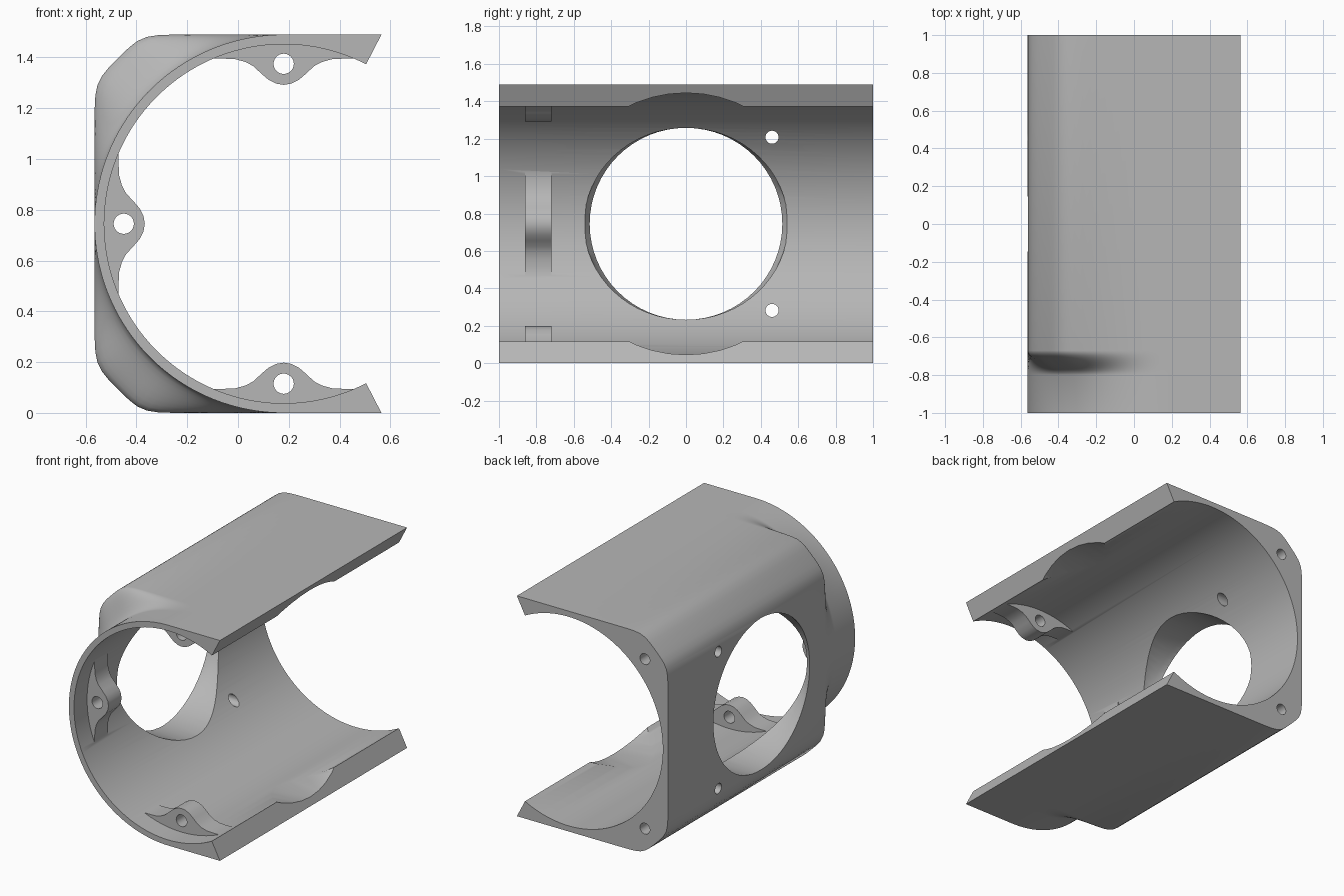
import bpy, bmesh
from math import sin, cos, tau, radians, atan2, sqrt, pi

if "Cube" in bpy.data.objects:
    bpy.data.objects.remove(bpy.data.objects["Cube"], do_unlink=True)

CX, CZ = 0.18, 0.745      # bore axis, running along y
R_OUT, R_IN = 0.745, 0.707

grey = bpy.data.materials.new("plain grey")
grey.use_nodes = True
grey.diffuse_color = (0.47, 0.47, 0.47, 1)
grey.node_tree.nodes["Principled BSDF"].inputs["Base Color"].default_value = (0.47, 0.47, 0.47, 1)


def loft(name, rings, closed=False):
    """Skin equal-length point rings; cap the ends or join last to first."""
    bm = bmesh.new()
    vs = [[bm.verts.new(p) for p in ring] for ring in rings]
    n = len(vs[0])
    pairs = list(zip(vs, vs[1:])) + ([(vs[-1], vs[0])] if closed else [])
    for a, b in pairs:
        for i in range(n):
            j = (i + 1) % n
            bm.faces.new((a[i], a[j], b[j], b[i]))
    if not closed:
        bm.faces.new(vs[0])
        bm.faces.new(vs[-1])
    bmesh.ops.recalc_face_normals(bm, faces=bm.faces)
    me = bpy.data.meshes.new(name)
    bm.to_mesh(me)
    bm.free()
    me.materials.append(grey)
    ob = bpy.data.objects.new(name, me)
    bpy.context.collection.objects.link(ob)
    return ob


def rod_y(x, z, r, y0, y1, n=24):
    return loft("drill", [[(x + r * cos(tau * i / n), y, z + r * sin(tau * i / n))
                           for i in range(n)] for y in (y0, y1)])


def rod_x(y, z, stations, n=24):
    """Round or elliptical rod along x; stations are (x, y radius, z radius)."""
    return loft("drill", [[(x, y + ry * cos(tau * i / n), z + rz * sin(tau * i / n))
                           for i in range(n)] for x, ry, rz in stations])


def combine(target, other, operation):
    mod = target.modifiers.new("combine", "BOOLEAN")
    mod.operation, mod.object, mod.solver = operation, other, "EXACT"
    bpy.context.view_layer.objects.active = target
    bpy.ops.object.modifier_apply(modifier=mod.name)
    bpy.data.objects.remove(other, do_unlink=True)


# Housing: half-open bore in a square block with chamfered corners
def block_radius(a):
    """Distance from the bore axis to the softened square outline."""
    if cos(a) > 0:
        return R_OUT / abs(sin(a))
    near = [abs(sin(a)) / R_OUT, -cos(a) / R_OUT, (abs(sin(a)) - cos(a)) / sqrt(2) / 0.923]
    return sum(k ** 40 for k in near) ** (-1 / 40)


def outer_radius(a, y):
    t = min(max((y + 0.80) / 0.13, 0), 1)
    t = t * t * (3 - 2 * t)
    flat = block_radius(a)
    return flat if cos(a) > 0 else R_OUT + (flat - R_OUT) * t


lip = atan2(0.745, 0.385)
steps = 96
angles = [lip + (tau - 2 * lip) * i / steps for i in range(steps + 1)]
outer_ys = [-1] + [-0.80 + 0.13 * i / 10 for i in range(11)] + [1]
sections = []
for a in angles:
    section = [(outer_radius(a, y), y) for y in outer_ys] + [(R_IN, 1), (R_IN, -1)]
    sections.append([(CX + r * cos(a), y, CZ + r * sin(a)) for r, y in section])
housing = loft("housing", sections)

# Three screw tabs inside the front of the bore
half = [(0.03, 0.552), (0.06, 0.567), (0.09, 0.593), (0.12, 0.621), (0.15, 0.637),
        (0.19, 0.648), (0.23, 0.65), (0.295, 0.65), (0.2, 0.69)]
tab = [(0, 0.547)] + half + [(0, 0.725)] + [(-u, v) for u, v in reversed(half)]
for a in (pi / 2, pi, -pi / 2):
    c, s = cos(a), sin(a)
    ring = [(CX + v * c - u * s, CZ + v * s + u * c) for u, v in tab]
    combine(housing, loft("tab", [[(x, y, z) for x, z in ring] for y in (-0.86, -0.72)]), "UNION")
    combine(housing, rod_y(CX + 0.63 * c, CZ + 0.63 * s, 0.04, -0.95, -0.6), "DIFFERENCE")

# Large round window in the side wall, slightly wider on the inside
combine(housing, rod_x(0, CZ, [(-0.65, 0.515, 0.513), (-0.565, 0.515, 0.513),
                               (-0.52, 0.545, 0.513), (-0.2, 0.545, 0.513)], 64), "DIFFERENCE")

# Curved relief across both lips
combine(housing, rod_x(0, CZ, [(0.2, 0.7, 0.7), (0.8, 0.7, 0.7)], 48), "DIFFERENCE")

# Small side holes and blind holes in the rear corners
for side in (-1, 1):
    combine(housing, rod_x(0.46, CZ + side * 0.463,
                           [(-0.7, 0.035, 0.035), (-0.2, 0.035, 0.035)]), "DIFFERENCE")
    combine(housing, rod_y(CX - 0.573, CZ + side * 0.573, 0.037, 0.75, 1.1), "DIFFERENCE")

bpy.ops.object.select_all(action="DESELECT")
housing.select_set(True)
bpy.context.view_layer.objects.active = housing
bpy.ops.object.shade_smooth_by_angle(angle=radians(30))
